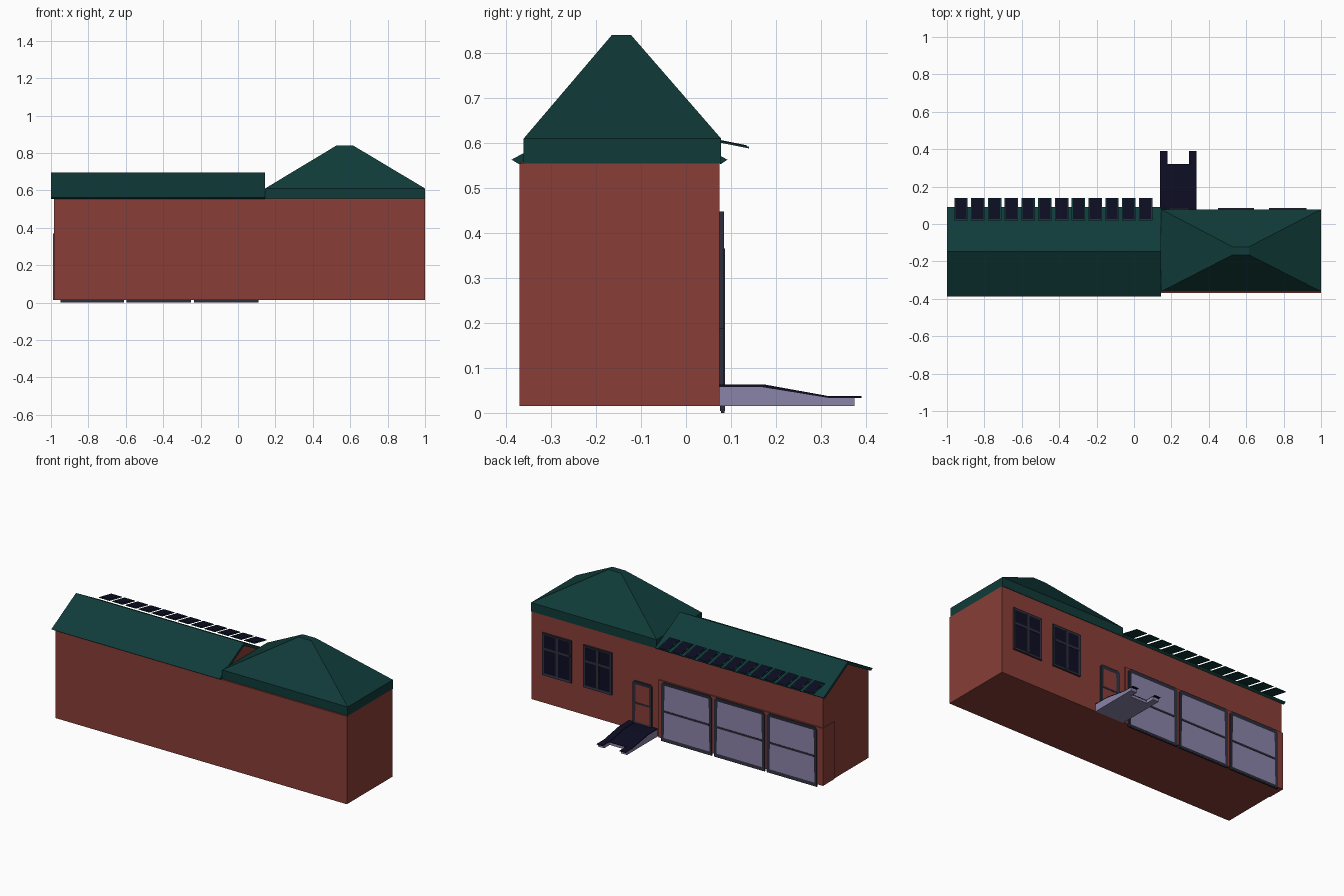
import bpy, bmesh, math
from mathutils import Vector

if "Cube" in bpy.data.objects:
    bpy.data.objects.remove(bpy.data.objects["Cube"])


def material(name, rgb):
    m = bpy.data.materials.new(name)
    m.diffuse_color = (*rgb, 1)
    m.use_nodes = True
    m.node_tree.nodes["Principled BSDF"].inputs["Base Color"].default_value = m.diffuse_color
    return m


BRICK = material("brick red", (0.25, 0.048, 0.038))
ROOF = material("dark green roof", (0.005, 0.044, 0.041))
PURPLE = material("grey purple", (0.26, 0.23, 0.40))
FRAME = material("dark grey frame", (0.026, 0.026, 0.045))
DARK = material("navy black", (0.004, 0.004, 0.017))


def finish(name, bm, mats):
    bmesh.ops.recalc_face_normals(bm, faces=bm.faces)
    me = bpy.data.meshes.new(name)
    bm.to_mesh(me)
    bm.free()
    for m in mats:
        me.materials.append(m)
    ob = bpy.data.objects.new(name, me)
    bpy.context.collection.objects.link(ob)
    return ob


def prism(name, profile, axis, a, b, mat, inset=None, inner=None):
    """Extrude a profile along x (y,z points) or y (x,z points);
    optionally inset the +y face and recolour it."""
    bm = bmesh.new()
    place = (lambda t, p: (t, p[0], p[1])) if axis == 'x' else (lambda t, p: (p[0], t, p[1]))
    lo = [bm.verts.new(place(a, p)) for p in profile]
    hi = [bm.verts.new(place(b, p)) for p in profile]
    n = len(profile)
    bm.faces.new(lo)
    bm.faces.new(hi)
    for i in range(n):
        j = (i + 1) % n
        bm.faces.new((lo[i], lo[j], hi[j], hi[i]))
    mats = [mat]
    if inset:
        bmesh.ops.recalc_face_normals(bm, faces=bm.faces)
        front = [f for f in bm.faces if f.normal.y > 0.9]
        bmesh.ops.inset_region(bm, faces=front, thickness=inset, depth=0)
        for f in front:
            f.material_index = 1
            for v in f.verts:
                v.co.y -= 0.003
        mats.append(inner)
    return finish(name, bm, mats)


def rect(u0, u1, v0, v1):
    return [(u0, v0), (u1, v0), (u1, v1), (u0, v1)]


def box(name, x0, x1, y0, y1, z0, z1, mat):
    return prism(name, rect(y0, y1, z0, z1), 'x', x0, x1, mat)


# Walls: gabled long wing and plain tall wing
RIDGE = -0.147
prism("garage_wing_walls", [(-0.37, 0.015), (0.075, 0.015), (0.075, 0.555),
                            (RIDGE, 0.676), (-0.37, 0.555)], 'x', -0.985, 0.13, BRICK)
box("main_wing_walls", 0.13, 1.0, -0.37, 0.075, 0.015, 0.555, BRICK)
box("garage_surround", -0.99, 0.13, -0.03, 0.082, 0.015, 0.368, BRICK)

# Gable roof as one folded slab
prism("gable_roof", [(-0.388, 0.563), (RIDGE, 0.695), (0.092, 0.563),
                     (0.077, 0.553), (RIDGE, 0.677), (-0.371, 0.553)], 'x', -1.0, 0.145, ROOF)

# Hipped roof: straight band, then slopes to a small flat top
bm = bmesh.new()
rings = [(0.145, 1.0, -0.361, 0.078, 0.555), (0.145, 1.0, -0.361, 0.078, 0.61),
         (0.527, 0.615, -0.165, -0.122, 0.84)]
loops = [[bm.verts.new((x, y, z)) for x, y in rect(x0, x1, y0, y1)]
         for x0, x1, y0, y1, z in rings]
bm.faces.new(loops[0])
bm.faces.new(loops[-1])
for p, q in zip(loops, loops[1:]):
    for i in range(4):
        j = (i + 1) % 4
        bm.faces.new((p[i], p[j], q[j], q[i]))
finish("hip_roof", bm, [ROOF])

# Row of solar panels: green tray with a dark sheet on top
for i in range(12):
    x = -0.925 + i * 0.0897
    prism(f"panel_tray_{i + 1}", [(0.02, 0.612), (0.14, 0.588), (0.14, 0.592), (0.02, 0.616)],
          'x', x - 0.036, x + 0.036, ROOF)
    prism(f"panel_sheet_{i + 1}", [(0.026, 0.6148), (0.135, 0.593), (0.135, 0.595), (0.026, 0.6168)],
          'x', x - 0.030, x + 0.030, DARK)

# Garage doors with chamfered frames and a middle rail
for i, (x0, x1) in enumerate([(-0.95, -0.61), (-0.595, -0.25), (-0.235, 0.11)]):
    c = 0.016
    prism(f"garage_door_{i + 1}", [(x0, 0.004), (x1, 0.004), (x1, 0.366 - c), (x1 - c, 0.366),
                                   (x0 + c, 0.366), (x0, 0.366 - c)],
          'y', 0.076, 0.087, FRAME, 0.024, PURPLE)
    box(f"garage_door_rail_{i + 1}", x0 + 0.02, x1 - 0.02, 0.08, 0.0865, 0.179, 0.19, FRAME)
    box(f"garage_sill_{i + 1}", x0, x1, 0.078, 0.086, 0.0, 0.004, FRAME)

# Windows with cross bars
for i, (x0, x1) in enumerate([(0.449, 0.642), (0.723, 0.921)]):
    prism(f"window_{i + 1}", rect(x0, x1, 0.188, 0.448), 'y', 0.07, 0.085, FRAME, 0.018, DARK)
    xm = (x0 + x1) / 2
    box(f"window_mullion_{i + 1}", xm - 0.009, xm + 0.009, 0.075, 0.0845, 0.2, 0.44, FRAME)
    box(f"window_transom_{i + 1}", x0 + 0.01, x1 - 0.01, 0.075, 0.0842, 0.345, 0.36, FRAME)

# Entrance door
prism("entrance_door", [(0.175, 0.055), (0.305, 0.055), (0.305, 0.31), (0.295, 0.32),
                        (0.185, 0.32), (0.175, 0.31)], 'y', 0.07, 0.085, FRAME, 0.022, BRICK)
box("entrance_door_rail", 0.19, 0.29, 0.075, 0.084, 0.18, 0.19, FRAME)

# Ramp: two side rails that reach further out, and a centre deck
def ramp(name, x0, x1, base_end, top_end, drop):
    a, b = 0.058 - drop, 0.033 - drop
    prism(name + "_base", [(0.075, 0.015), (base_end, 0.015), (base_end, b),
                           (0.319, b), (0.165, a), (0.075, a)], 'x', x0, x1, PURPLE)
    prism(name + "_top", [(0.075, a), (0.165, a), (0.319, b), (top_end, b), (top_end, b + 0.004),
                          (0.319, b + 0.004), (0.175, a + 0.005), (0.075, a + 0.005)],
          'x', x0, x1, DARK)


ramp("ramp_left_rail", 0.14, 0.18, 0.375, 0.39, 0)
ramp("ramp_right_rail", 0.295, 0.335, 0.375, 0.39, 0)
ramp("ramp_deck", 0.18, 0.295, 0.321, 0.322, 0.003)
